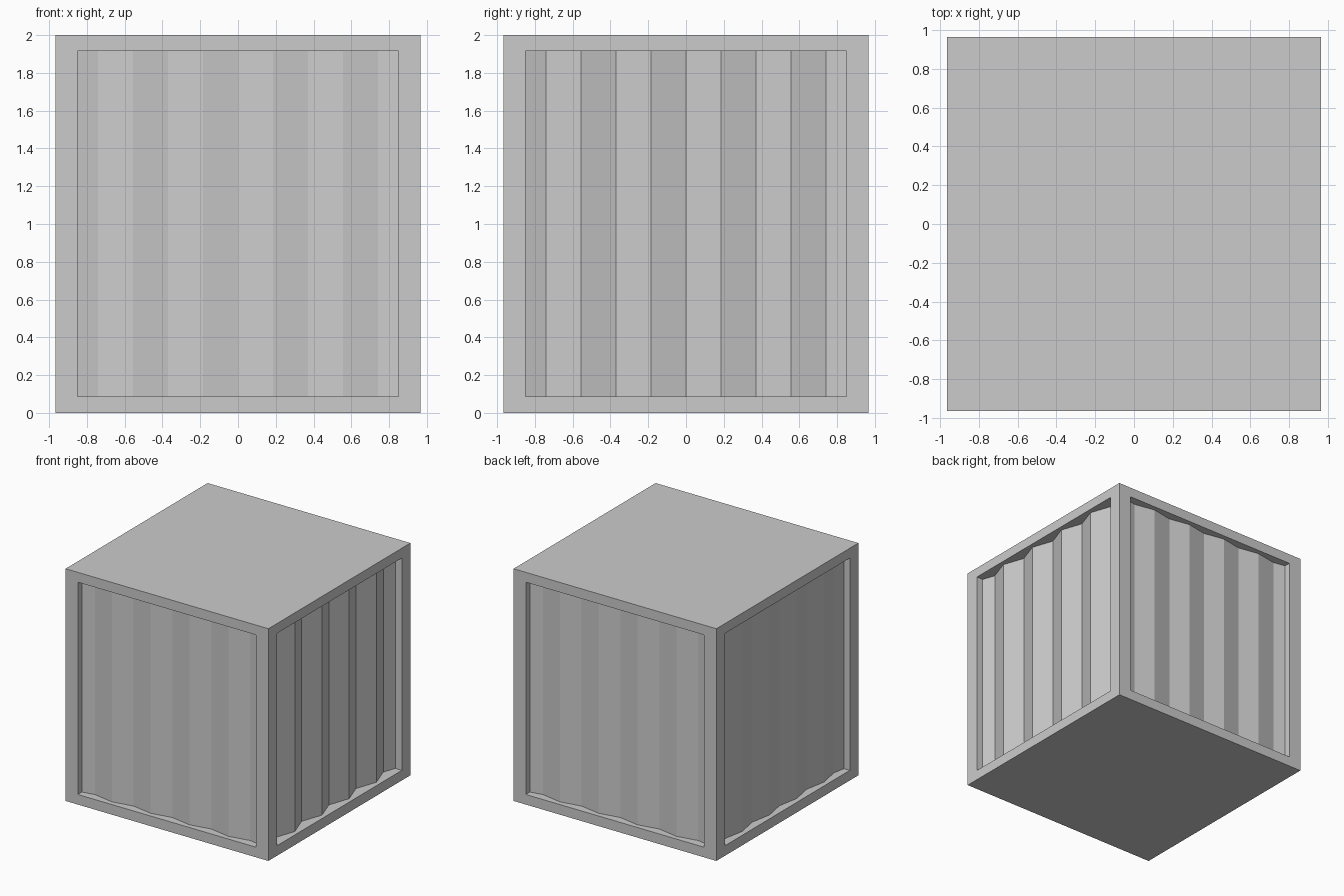
import bpy, bmesh
from math import pi
from mathutils import Matrix, Vector

if "Cube" in bpy.data.objects:
    bpy.data.objects.remove(bpy.data.objects["Cube"])

HALF, OPEN = 0.966, 0.85      # outer half width, opening half width
LOW, HIGH, TOP = 0.087, 1.915, 2.0


def box(name, lo, hi):
    lo, hi = Vector(lo), Vector(hi)
    bm = bmesh.new()
    bmesh.ops.create_cube(bm, size=1)
    bmesh.ops.scale(bm, vec=hi - lo, verts=bm.verts)
    bmesh.ops.translate(bm, vec=(lo + hi) / 2, verts=bm.verts)
    return finish(name, bm)


def finish(name, bm):
    me = bpy.data.meshes.new(name)
    bm.to_mesh(me)
    bm.free()
    ob = bpy.data.objects.new(name, me)
    bpy.context.collection.objects.link(ob)
    return ob


def panel(name, angle, outer, inner):
    # zigzag sheet facing -y, then turned to its side
    step = 0.185
    rot = Matrix.Rotation(angle, 4, 'Z')
    bm = bmesh.new()
    prev = None
    for i in range(11):
        x = (i - 5) * step
        y = -HALF + (outer if i % 2 == 0 else inner)
        pair = [bm.verts.new(rot @ Vector((x, y, z))) for z in (LOW, HIGH)]
        if prev:
            bm.faces.new((prev[0], pair[0], pair[1], prev[1]))
        prev = pair
    return finish(name, bm)


# floor and roof slabs
box("floor_slab", (-HALF, -HALF, 0), (HALF, HALF, LOW))
box("roof_slab", (-HALF, -HALF, HIGH), (HALF, HALF, TOP))

# corner posts
for sx, xn in ((-1, "left"), (1, "right")):
    for sy, yn in ((-1, "front"), (1, "back")):
        xs = sorted((sx * OPEN, sx * HALF))
        ys = sorted((sy * OPEN, sy * HALF))
        box(f"{yn}_{xn}_post", (xs[0], ys[0], LOW), (xs[1], ys[1], HIGH))

# corrugated walls: ridges at odd multiples of the step, the right one is deeper
for name, angle, outer, inner in (
        ("front_wall", 0, 0.075, 0.041),
        ("right_wall", pi / 2, 0.10, 0.036),
        ("back_wall", pi, 0.075, 0.041),
        ("left_wall", -pi / 2, 0.075, 0.041)):
    # index 5 sits at the centre (valley), ends are ridges hidden in the posts
    panel(name, angle, inner, outer)
